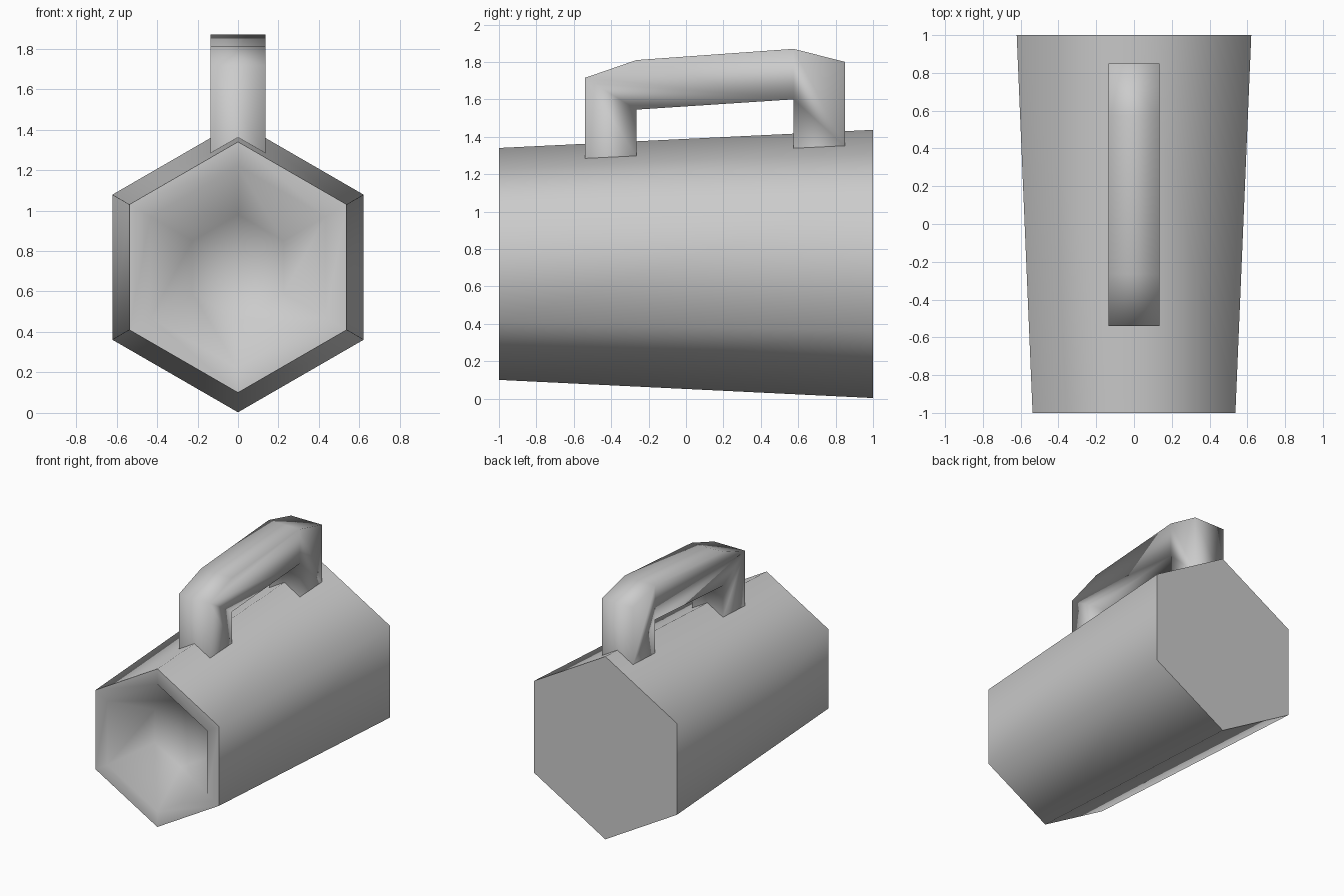
import bpy
import bmesh
from math import sin, cos, pi, radians

cube = bpy.data.objects.get("Cube")
if cube:
    bpy.data.objects.remove(cube, do_unlink=True)

SIDES = 6
AXIS_Z = 0.72

grey = bpy.data.materials.new("plain_grey")
grey.use_nodes = True
colour = (0.6, 0.6, 0.6, 1)
grey.diffuse_color = colour
grey.node_tree.nodes["Principled BSDF"].inputs["Base Color"].default_value = colour


def finish(bm, name, angle):
    """Turn a bmesh into a smooth-shaded object with the shared material."""
    bmesh.ops.recalc_face_normals(bm, faces=bm.faces)
    mesh = bpy.data.meshes.new(name)
    bm.to_mesh(mesh)
    bm.free()
    mesh.materials.append(grey)
    obj = bpy.data.objects.new(name, mesh)
    bpy.context.collection.objects.link(obj)
    bpy.ops.object.select_all(action='DESELECT')
    obj.select_set(True)
    bpy.context.view_layer.objects.active = obj
    bpy.ops.object.shade_smooth_by_angle(angle=radians(angle))
    return obj


def hex_ring(bm, y, radius):
    """Hexagon around the lamp axis, with a corner at the top."""
    turns = [2 * pi * i / SIDES for i in range(SIDES)]
    return [bm.verts.new((radius * sin(t), y, AXIS_Z + radius * cos(t))) for t in turns]


# Lamp body: closed back, tapered shell, flat rim and shallow reflector
bm = bmesh.new()
rings = [hex_ring(bm, y, r) for y, r in
         [(1, 0.717), (-1, 0.62), (-1, 0.5), (-0.71, 0.26)]]
bm.faces.new(rings[0])
for a, b in zip(rings, rings[1:]):
    for i in range(SIDES):
        j = (i + 1) % SIDES
        bm.faces.new((a[i], a[j], b[j], b[i]))
centre = bm.verts.new((0, -0.7, AXIS_Z))
for i in range(SIDES):
    bm.faces.new((rings[-1][i], rings[-1][(i + 1) % SIDES], centre))
finish(bm, "lamp_body", 70)

# Carrying handle: side outline extruded across, open where it meets the body
outline = [(-0.54, 1.28), (-0.54, 1.715), (-0.265, 1.81), (0.575, 1.87),
           (0.85, 1.80), (0.85, 1.35), (0.575, 1.335), (0.575, 1.60),
           (-0.265, 1.545), (-0.265, 1.295)]
foot_edges = (5, 9)
bm = bmesh.new()
left, right = ([bm.verts.new((x, y, z)) for y, z in outline] for x in (0.135, -0.135))
bm.faces.new(left)
bm.faces.new(right)
for i in range(len(outline)):
    if i not in foot_edges:
        j = (i + 1) % len(outline)
        bm.faces.new((left[i], left[j], right[j], right[i]))
finish(bm, "carrying_handle", 180)
